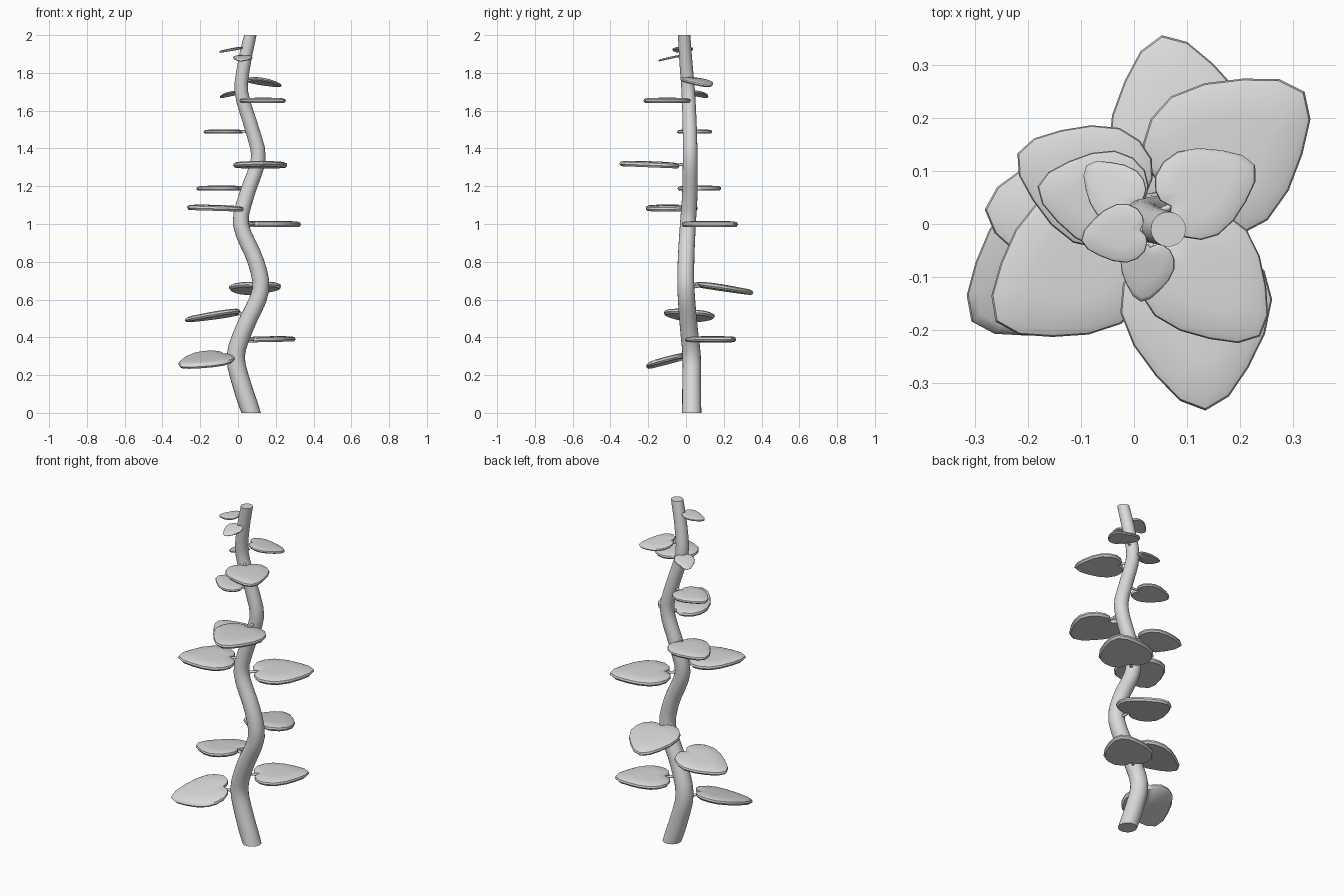
import bpy
import bmesh
from math import cos, sin, pi, radians
from mathutils import Vector

cube = bpy.data.objects.get("Cube")
if cube:
    bpy.data.objects.remove(cube, do_unlink=True)

grey = bpy.data.materials.new("pale_grey")
grey.use_nodes = True
colour = (0.7, 0.7, 0.7, 1)
grey.diffuse_color = colour
grey.node_tree.nodes["Principled BSDF"].inputs["Base Color"].default_value = colour


def make_object(name, bm, sharp_angle):
    """Turn a bmesh into a smooth shaded object."""
    bmesh.ops.recalc_face_normals(bm, faces=bm.faces)
    mesh = bpy.data.meshes.new(name)
    bm.to_mesh(mesh)
    bm.free()
    mesh.materials.append(grey)
    obj = bpy.data.objects.new(name, mesh)
    bpy.context.collection.objects.link(obj)
    bpy.ops.object.select_all(action="DESELECT")
    obj.select_set(True)
    bpy.context.view_layer.objects.active = obj
    bpy.ops.object.shade_smooth_by_angle(angle=radians(sharp_angle))
    return obj


def bridge(bm, low, high):
    """Join two closed rings of equal size with quads."""
    n = len(low)
    for i in range(n):
        j = (i + 1) % n
        bm.faces.new((low[i], low[j], high[j], high[i]))


def tube(bm, path, radii, sides):
    """Capped round tube along a path; its ends stay level if it is upright."""
    rings = []
    for i, point in enumerate(path):
        along = path[min(i + 1, len(path) - 1)] - path[max(i - 1, 0)]
        if along.z > abs(along.x) and i in (0, len(path) - 1):
            along = Vector((0, 0, 1))
        along.normalize()
        side = Vector((0, 1, 0)) if abs(along.y) < 0.7 else Vector((1, 0, 0))
        a = side.cross(along).normalized()
        b = along.cross(a)
        rings.append([bm.verts.new(point + radii[i] * (a * cos(2 * pi * k / sides)
                                                       + b * sin(2 * pi * k / sides)))
                      for k in range(sides)])
    for low, high in zip(rings, rings[1:]):
        bridge(bm, low, high)
    bm.faces.new(rings[0])
    bm.faces.new(rings[-1])


# Stem centre line: height, x, y
STEM = [(0, .07, .03), (.15, .02, .03), (.3, -.012, .03), (.45, .035, .015),
        (.65, .12, 0), (.8, .095, 0), (1, .015, .01), (1.15, .045, .02),
        (1.35, .108, .022), (1.5, .075, .02), (1.7, .018, .012),
        (1.85, .033, 0), (2, .065, -.01)]


def stem_at(z):
    """Smooth point on the stem centre line at a height."""
    last = len(STEM) - 1
    i = max(k for k in range(last) if STEM[k][0] <= z)
    p, q = Vector(STEM[i]), Vector(STEM[i + 1])
    before, after = Vector(STEM[max(i - 1, 0)]), Vector(STEM[min(i + 2, last)])
    span = q.x - p.x
    t = (z - p.x) / span
    m = (q - before) / (q.x - before.x) * span
    n = (after - p) / (after.x - p.x) * span
    s = p * (2*t**3 - 3*t*t + 1) + m * (t**3 - 2*t*t + t) + q * (3*t*t - 2*t**3) + n * (t**3 - t*t)
    return Vector((s.y, s.z, z))


def stem_radius(z):
    return 0.051 - 0.009 * z


# Winding stem
bm = bmesh.new()
heights = [2 * i / 40 for i in range(41)]
tube(bm, [stem_at(z) for z in heights], [stem_radius(z) for z in heights], 20)
make_object("stem", bm, 60)

# Heart shaped half outline: along, across (unit length)
HALF = [(.09, 0), (.02, .1), (.02, .2), (.08, .33), (.21, .42), (.38, .45),
        (.58, .39), (.77, .275), (.93, .145), (1, 0)]
OUTLINE = HALF + [(u, -v) for u, v in HALF[-2:0:-1]]
MIDDLE = 0.42


def leaf(name, z, heading, reach, length, slope_x, slope_y):
    """Thick heart leaf on a thin stalk, tipped by its slopes."""
    root = stem_at(z)
    out = Vector((cos(radians(heading)), sin(radians(heading)), 0))
    across = Vector((-out.y, out.x, 0))
    start = reach - length
    slope = Vector((slope_x, slope_y, 0))
    centre = root + out * (start + MIDDLE * length)

    def place(u, v, lift):
        p = root + out * (start + u * length) + across * (v * length)
        p.z = z + slope.dot(p - centre) + lift * length
        return p

    # Blade: flat underside, rounded rim, gently domed top
    bm = bmesh.new()
    rings = []
    for scale, lift in ((.94, -.05), (1, -.015), (.98, .02), (.88, .04), (.5, .05)):
        rings.append([bm.verts.new(place(MIDDLE + (u - MIDDLE) * scale, v * scale, lift))
                      for u, v in OUTLINE])
    for low, high in zip(rings, rings[1:]):
        bridge(bm, low, high)
    for ring, lift in ((rings[0], -.05), (rings[-1], .052)):
        hub = bm.verts.new(place(MIDDLE, 0, lift))
        for i in range(len(ring)):
            bm.faces.new((ring[i], ring[(i + 1) % len(ring)], hub))
    make_object(name + "_blade", bm, 45)

    # Stalk from the stem into the notch
    bm = bmesh.new()
    inner = root + out * (0.6 * stem_radius(z))
    thick = 0.004 + 0.008 * length
    tube(bm, [inner, place(.18, 0, 0)], [thick * 1.3, thick], 8)
    make_object(name + "_stalk", bm, 45)


# Leaves: height, heading, reach from stem, length, slope x, slope y
LEAVES = [
    (.285, 216, .365, .31, .06, .25),
    (.39, 38, .36, .30, .02, 0),
    (.52, 177, .35, .30, .15, -.07),
    (.665, 101, .364, .31, .03, -.15),
    (1.0, 38, .39, .33, 0, 0),
    (1.085, 215, .35, .31, -.03, 0),
    (1.19, 158, .30, .26, 0, 0),
    (1.315, 275, .376, .32, 0, -.04),
    (1.49, 169, .265, .21, 0, 0),
    (1.655, 313, .31, .265, 0, 0),
    (1.69, 138, .147, .125, .2, -.15),
    (1.755, 26, .235, .195, -.15, -.15),
    (1.88, 260, .147, .115, 0, .22),
    (1.925, 190, .15, .125, .18, .04),
]
for number, spec in enumerate(LEAVES, 1):
    leaf("leaf_%d" % number, *spec)
